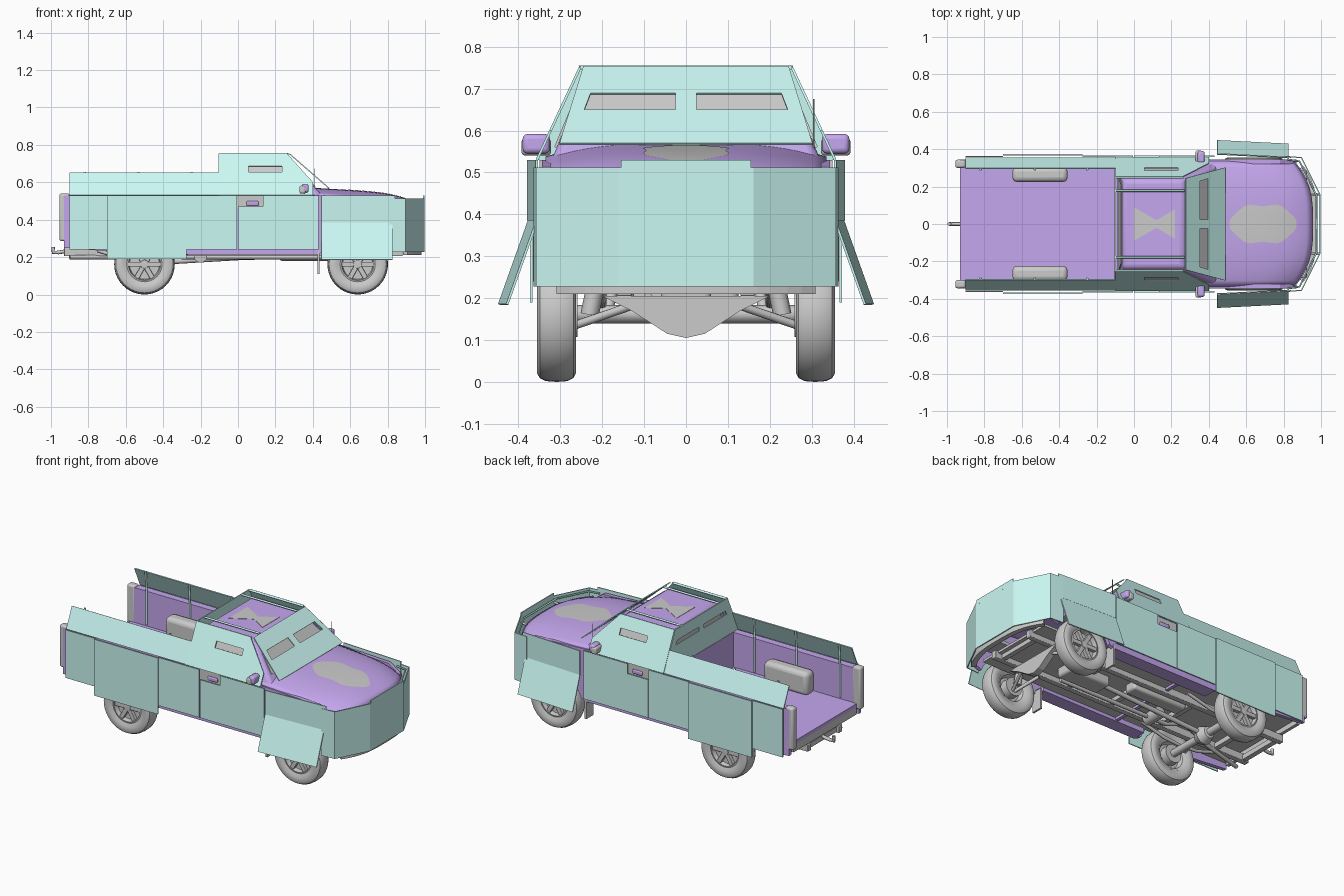
import bpy, bmesh, math
from mathutils import Vector, Matrix, geometry

if "Cube" in bpy.data.objects:
    bpy.data.objects.remove(bpy.data.objects["Cube"])

def material(name, col):
    m = bpy.data.materials.new(name)
    m.diffuse_color = (*col, 1)
    m.use_nodes = True
    m.node_tree.nodes["Principled BSDF"].inputs["Base Color"].default_value = m.diffuse_color
    return m
TEAL = material("armor_teal", (0.6, 0.95, 0.91))
PURPLE = material("paint_purple", (0.56, 0.39, 0.86))

def add_object(name, data, mat, mirror):
    ob = bpy.data.objects.new(name, data)
    bpy.context.collection.objects.link(ob)
    if mat:
        data.materials.append(mat)
    if mirror:
        m = ob.modifiers.new("mirror", 'MIRROR')
        m.use_axis, m.use_mirror_merge = (False, True, False), False
    return ob

def finish(name, bm, mat=None, mirror=False, thick=0, bevel=0, smooth=False):
    bmesh.ops.recalc_face_normals(bm, faces=bm.faces)
    me = bpy.data.meshes.new(name)
    bm.to_mesh(me)
    bm.free()
    if smooth:
        me.shade_smooth()
        me.set_sharp_from_angle(angle=math.radians(35))
    ob = add_object(name, me, mat, mirror)
    if thick:
        s = ob.modifiers.new("thickness", 'SOLIDIFY')
        s.thickness, s.offset = thick, 0
    if bevel:
        b = ob.modifiers.new("bevel", 'BEVEL')
        b.width, b.segments = bevel, 3

# flat sheet from 2D loops (outline, then holes) placed in 3D by fn
def plate(name, loops, fn, mat=TEAL, thick=0.006, mirror=False):
    bm = bmesh.new()
    edges = []
    for loop in loops:
        vs = [bm.verts.new(fn(*p)) for p in loop]
        edges += [bm.edges.new((vs[i - 1], vs[i])) for i in range(len(vs))]
    n = geometry.normal([Vector(fn(*p)) for p in loops[0]])
    bmesh.ops.triangle_fill(bm, edges=edges, normal=n, use_beauty=True)
    finish(name, bm, mat, mirror, thick)

def rect(x0, x1, z0, z1):
    return [(x0, z0), (x1, z0), (x1, z1), (x0, z1)]

# upright wall following a plan polyline
def ribbon(name, pts, z0, z1, mat, thick=0.006):
    bm = bmesh.new()
    cols = [(bm.verts.new((x, y, z0)), bm.verts.new((x, y, z1))) for x, y in pts]
    for a, b in zip(cols, cols[1:]):
        bm.faces.new((a[0], b[0], b[1], a[1]))
    finish(name, bm, mat, False, thick)

def box(name, x0, x1, y0, y1, z0, z1, mat=None, mirror=False, bevel=0, rot=None):
    bm = bmesh.new()
    bmesh.ops.create_cube(bm, size=1)
    bmesh.ops.scale(bm, vec=(x1 - x0, y1 - y0, z1 - z0), verts=bm.verts)
    bmesh.ops.translate(bm, vec=((x0 + x1) / 2, (y0 + y1) / 2, (z0 + z1) / 2), verts=bm.verts)
    if rot:
        bmesh.ops.rotate(bm, cent=rot[0], matrix=Matrix.Rotation(rot[1], 3, 'Y'), verts=bm.verts)
    finish(name, bm, mat, mirror, 0, bevel, bevel > 0)

def surface(name, fn, nu, nv, mat=None, thick=0):
    bm = bmesh.new()
    g = [[bm.verts.new(fn(i / nu, j / nv)) for j in range(nv + 1)] for i in range(nu + 1)]
    for i in range(nu):
        for j in range(nv):
            bm.faces.new((g[i][j], g[i + 1][j], g[i + 1][j + 1], g[i][j + 1]))
    bmesh.ops.remove_doubles(bm, verts=bm.verts, dist=1e-5)
    finish(name, bm, mat, False, thick, 0, True)

def tube(name, pts, r, mat=None, mirror=False):
    cu = bpy.data.curves.new(name, 'CURVE')
    cu.dimensions, cu.bevel_depth, cu.bevel_resolution, cu.use_fill_caps = '3D', r, 2, True
    sp = cu.splines.new('POLY')
    sp.points.add(len(pts) - 1)
    for p, q in zip(sp.points, pts):
        p.co = (*q, 1)
    add_object(name, cu, mat, mirror)

# revolve (radius, y) profile about a y axis
def lathe(name, prof, c, mirror=True, n=40):
    bm = bmesh.new()
    vs = [bm.verts.new((c[0] + r, c[1] + y, c[2])) for r, y in prof]
    es = [bm.edges.new(p) for p in zip(vs, vs[1:])]
    bmesh.ops.spin(bm, geom=vs + es, cent=c, axis=(0, 1, 0), angle=2 * math.pi, steps=n)
    bmesh.ops.remove_doubles(bm, verts=bm.verts, dist=1e-5)
    finish(name, bm, None, mirror, 0, 0, True)

# wheels
half = [(0.09, 0.034), (0.115, 0.045), (0.14, 0.047), (0.153, 0.04), (0.16, 0.026), (0.162, 0)]
tire = half + [(r, -y) for r, y in half[-2::-1]]
for k, x in (("rear", -0.50), ("front", 0.64)):
    c = (x, 0.309, 0.162)
    lathe(k + "_tire", tire, c)
    lathe(k + "_rim", [(0, 0.012), (0.08, 0.012), (0.086, 0.038), (0.094, 0.036),
                       (0.094, -0.036), (0.08, -0.03), (0.07, -0.005), (0, -0.005)], c)
    lathe(k + "_hub", [(0, 0.038), (0.022, 0.036), (0.027, 0.012)], c, n=16)
    for i in range(6):
        box(k + "_spoke", x + 0.018, x + 0.086, 0.32, 0.342, 0.149, 0.175, None, True, 0.003, (c, i * math.pi / 3))
    lathe(k + "_brake_drum", [(0, -0.05), (0.055, -0.05), (0.055, 0), (0, 0)], c, n=20)
# body sides with wheel arches
def arch(cx):
    return [(cx + 0.19 * math.cos(math.radians(a)), 0.165 + 0.19 * math.sin(math.radians(a))) for a in range(20, 161, 10)]
side = [(-0.93, 0.25), (-0.93, 0.53), (0.45, 0.53), (0.78, 0.515), (0.85, 0.465), (0.87, 0.25)] + \
    arch(0.64) + [(0.43, 0.215), (-0.29, 0.215)] + arch(-0.5)
plate("body_side", [side], lambda x, z: (x, 0.333, z), PURPLE, 0.022, True)
# hood, nose and worn paint patch
def nose_x(y):
    return 0.955 - 0.1 * abs(y / 0.335) ** 3
def hood_z(x, y):
    u = (x - 0.36) / (nose_x(y) - 0.36)
    return 0.57 - 0.035 * u - 0.035 * abs(y / 0.335) ** 3 - 0.05 * max(u, 0) ** 6
def hood(u, v):
    y = 0.335 * (2 * v - 1)
    x = 0.36 + u * (nose_x(y) - 0.36)
    return (x, y, hood_z(x, y))
def hood_patch(u, v):
    a = 2 * math.pi * v
    x, y = 0.69 + 0.18 * u * math.cos(a), 0.105 * u * math.sin(a) * (1 + 0.1 * math.cos(6 * a))
    return (x, y, hood_z(x, y) + 0.0045)
surface("hood", hood, 18, 20, PURPLE, 0.006)
surface("hood_worn_patch", hood_patch, 6, 32)
ys = [0.335 * i / 10 for i in range(-10, 11)]
ribbon("nose", [(nose_x(y), y) for y in ys], 0.26, 0.48, PURPLE)
ribbon("front_bumper", [(nose_x(y) + 0.012, y) for y in ys[1:-1]], 0.21, 0.29, None, 0.03)
box("headlight", 0.875, 0.925, 0.2, 0.29, 0.4, 0.46, None, True, 0.01)
# cab
bm = bmesh.new()
bmesh.ops.create_cube(bm, size=2)
for v in bm.verts:
    x0, x1, y, z = (-0.06, 0.262, 0.235, 0.735) if v.co.z > 0 else (-0.085, 0.46, 0.325, 0.52)
    v.co = (x1 if v.co.x > 0 else x0, math.copysign(y, v.co.y), z)
finish("cab", bm, PURPLE, False, 0, 0.02, True)
plate("side_glass", [[(-0.04, 0.56), (0.34, 0.56), (0.22, 0.705), (-0.03, 0.705)]],
      lambda x, z: (x, 0.3285 - 0.419 * (z - 0.52), z), None, 0.006, True)
plate("windscreen_glass", [[(-0.27, 0.575), (0.27, 0.575), (0.22, 0.705), (-0.22, 0.705)]],
      lambda y, z: (0.463 - 0.921 * (z - 0.52), y, z), None)
plate("rear_glass", [[(-0.25, 0.58), (0.25, 0.58), (0.21, 0.705), (-0.21, 0.705)]],
      lambda y, z: (-0.088 + 0.116 * (z - 0.52), y, z), None)
plate("roof_worn_patch", [[(0, -0.09), (0.12, -0.02), (0.22, -0.08), (0.22, 0.08), (0.12, 0.02), (0, 0.09)]],
      lambda x, y: (x, y, 0.736), None, 0.002)
box("mirror_cap", 0.34, 0.378, 0.325, 0.39, 0.545, 0.592, PURPLE, True, 0.012)
box("mirror_face", 0.328, 0.362, 0.322, 0.393, 0.54, 0.582, None, True, 0.01)
tube("antenna", [(0.41, 0.305, 0.54), (0.41, 0.305, 0.675)], 0.002)
# load bed
box("bed_floor", -0.93, -0.1, -0.33, 0.33, 0.3, 0.32, PURPLE)
box("bed_underside", -0.92, -0.1, -0.325, 0.325, 0.285, 0.299)
box("bed_headboard", -0.105, -0.085, -0.33, 0.33, 0.22, 0.53, PURPLE)
box("bed_inner_wall", -0.92, -0.1, 0.302, 0.324, 0.31, 0.53, PURPLE, True)
box("bed_wheel_well", -0.65, -0.355, 0.225, 0.305, 0.31, 0.45, None, True, 0.025)
box("tail_light", -0.955, -0.9, 0.3, 0.344, 0.285, 0.54, None, True, 0.012)
box("rear_sill", -0.93, -0.91, -0.3, 0.3, 0.255, 0.3)
# side armor
for n, x0, x1, z0, y in [("rear", -0.9, -0.7, 0.24, 0.36), ("rear_wheel", -0.7, -0.275, 0.19, 0.37), ("mid", -0.275, -0.005, 0.24, 0.362)]:
    plate(n + "_side_armor", [rect(x0, x1, z0, 0.53)], lambda x, z: (x, y, z), mirror=True)
plate("door_armor", [[(0, 0.24), (0.43, 0.24), (0.43, 0.53), (0.135, 0.53), (0.135, 0.47), (0, 0.47)]],
      lambda x, z: (x, 0.362, z), mirror=True)
box("door_handle_plate", -0.01, 0.14, 0.34, 0.35, 0.46, 0.53, None, True)
box("door_handle", 0.045, 0.11, 0.345, 0.358, 0.475, 0.5, PURPLE, True, 0.006)
plate("bed_upper_armor", [rect(-0.9, -0.1, 0.53, 0.65)], lambda x, z: (x, 0.352 - 0.45 * (z - 0.53), z), mirror=True)
for x in (-0.82, -0.53, -0.25):
    tube("armor_post", [(x, 0.298, 0.33), (x, 0.298, 0.53), (x, 0.29, 0.655)], 0.006, TEAL, True)
plate("fender_armor", [rect(0.445, 0.84, 0.385, 0.53)], lambda x, z: (x, 0.376 - 0.05 * (x - 0.445), z), mirror=True)
plate("fender_flap", [rect(0.445, 0.825, 0.185, 0.39)],
      lambda x, z: (x, 0.373 + 0.356 * (0.39 - z) - 0.05 * (x - 0.445), z), mirror=True)
# cab armor with vision slits
plate("cab_side_armor", [[(-0.1, 0.53), (0.4, 0.53), (0.4, 0.6), (0.26, 0.755), (-0.1, 0.755)], rect(0.056, 0.236, 0.653, 0.687)],
      lambda x, z: (x, 0.356 - 0.467 * (z - 0.53), z), mirror=True)
def slits(z0, z1):
    s = [(0.025, z0), (0.243, z0), (0.228, z1), (0.025, z1)]
    return [s, [(-y, z) for y, z in s]]
plate("windscreen_armor", [[(-0.302, 0.568), (0.302, 0.568), (0.245, 0.752), (-0.245, 0.752)]] + slits(0.648, 0.687),
      lambda y, z: (0.487 - 1.15 * (z - 0.568), y, z))
plate("cab_rear_armor", [[(-0.352, 0.53), (0.352, 0.53), (0.25, 0.755), (-0.25, 0.755)]] + slits(0.66, 0.685),
      lambda y, z: (-0.1, y, z))
tube("roof_rail", [(-0.1, 0.178, 0.75), (0.27, 0.178, 0.75)], 0.006, TEAL, True)
tube("roof_edge_bar", [(-0.1, 0.248, 0.75), (0.265, 0.248, 0.75)], 0.006, TEAL, True)
# front armor
front = [(0.81, 0.361), (0.895, 0.355), (0.993, 0.16)]
ribbon("front_armor", front + [(x, -y) for x, y in front[::-1]], 0.228, 0.512, TEAL)
plate("front_armor_lip", [rect(-0.155, 0.155, 0.5, 0.53)], lambda y, z: (0.993, y, z))
tube("front_armor_brace", [(0.82, 0.345, 0.5), (0.885, 0.335, 0.5), (0.975, 0.155, 0.5), (0.975, 0, 0.5)], 0.005, TEAL, True)
for z in (0.3, 0.47):
    tube("front_armor_strut", [(0.86, 0.16, z), (0.99, 0.16, z)], 0.007, None, True)
# chassis and underside
box("floor_pan", -0.1, 0.86, -0.26, 0.26, 0.235, 0.25)
box("wheel_arch_liner", 0.45, 0.85, 0.2, 0.32, 0.36, 0.38, None, True)
box("rocker", -0.29, 0.43, 0.26, 0.335, 0.215, 0.245, PURPLE, True)
box("frame_rail", -0.93, 0.88, 0.13, 0.165, 0.205, 0.25, None, True, 0.004)
for x in (-0.9, -0.7, -0.3, 0.05, 0.35, 0.82):
    box("crossmember", x - 0.015, x + 0.015, -0.15, 0.15, 0.21, 0.24)
tube("rear_axle", [(-0.5, -0.28, 0.162), (-0.5, 0.28, 0.162)], 0.022)
lathe("rear_differential", [(0, -0.055), (0.035, -0.045), (0.055, 0), (0.035, 0.045), (0, 0.055)], (-0.5, 0, 0.162), False, 20)
tube("drive_shaft", [(-0.46, 0, 0.17), (0.3, 0, 0.215)], 0.014)
box("gearbox", 0.22, 0.5, -0.06, 0.06, 0.18, 0.25, None, False, 0.015)
tube("leaf_spring", [(-0.75, 0.2, 0.235), (-0.62, 0.2, 0.195), (-0.5, 0.2, 0.185), (-0.38, 0.2, 0.195), (-0.22, 0.2, 0.235)], 0.01, None, True)
tube("rear_shock", [(-0.52, 0.19, 0.15), (-0.6, 0.16, 0.29)], 0.013, None, True)
tube("front_shock", [(0.64, 0.23, 0.16), (0.64, 0.195, 0.33)], 0.022, None, True)
for x in (0.58, 0.7):
    tube("control_arm", [(x, 0.12, 0.185), (0.64, 0.28, 0.13)], 0.01, None, True)
skid = [(-0.2, 0.205), (-0.13, 0.17), (-0.045, 0.115), (0, 0.105), (0.045, 0.115), (0.13, 0.17), (0.2, 0.205)]
plate("front_crossmember", [skid], lambda y, z: (0.7, y, z), None, 0.04)
lathe("muffler", [(0, -0.06), (0.035, -0.055), (0.035, 0.055), (0, 0.06)], (-0.2, -0.07, 0.205), False, 20)
tube("exhaust", [(0.45, -0.09, 0.2), (-0.3, -0.09, 0.2), (-0.45, -0.1, 0.26), (-0.62, -0.12, 0.2), (-0.9, -0.2, 0.2)], 0.012)
box("fuel_tank", -0.27, 0.1, 0.04, 0.125, 0.185, 0.245, None, False, 0.015)
box("mud_flap", 0.425, 0.437, 0.275, 0.345, 0.11, 0.235, None, True)
tube("tow_bar", [(-0.9, 0, 0.235), (-0.96, 0, 0.225), (-0.988, 0, 0.225), (-0.988, 0, 0.255)], 0.01)
